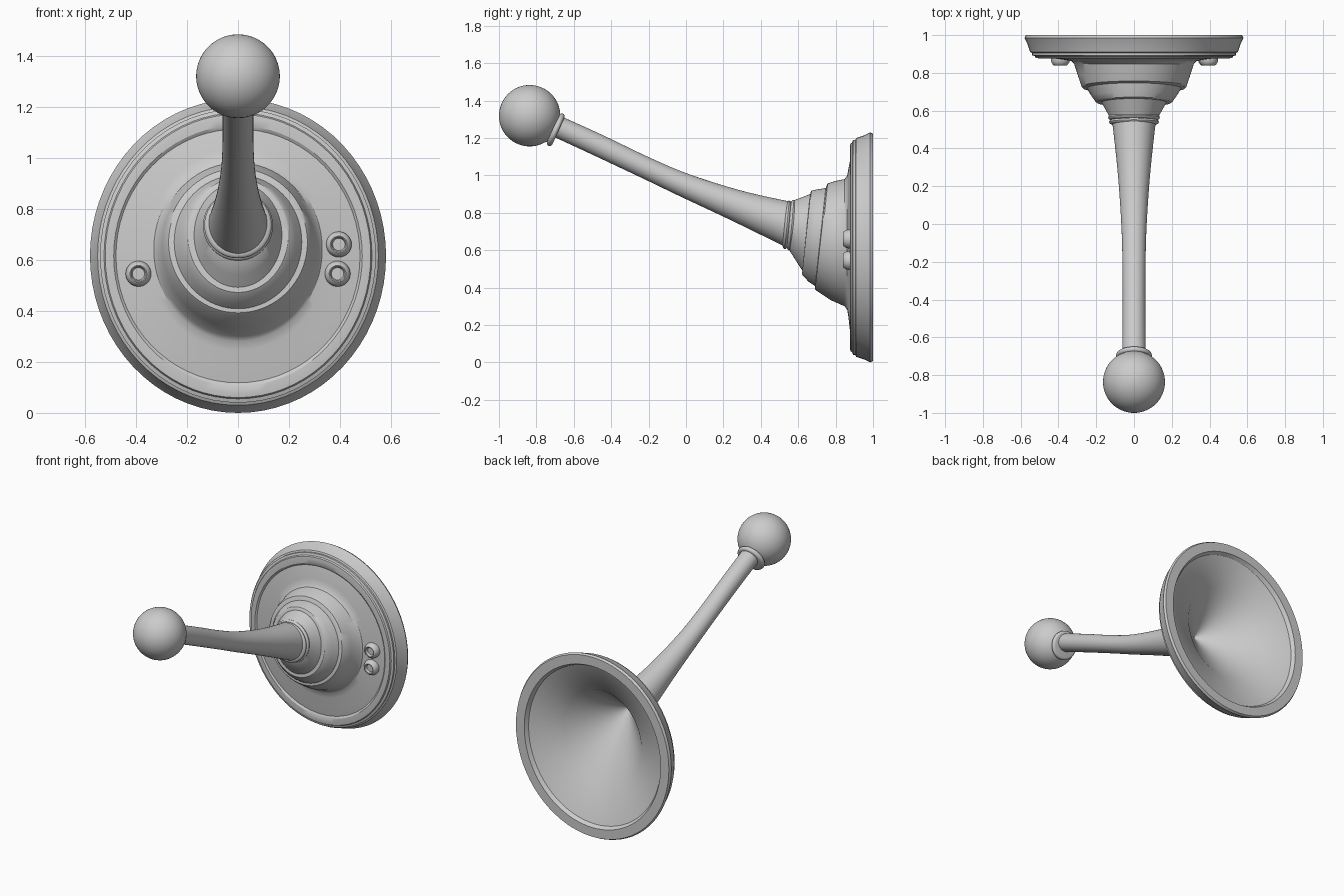
import bpy, bmesh, math
from mathutils import Vector

SEG = 72


def finish(name, bm, angle=32):
    bmesh.ops.recalc_face_normals(bm, faces=bm.faces)
    mesh = bpy.data.meshes.new(name)
    bm.to_mesh(mesh)
    bm.free()
    ob = bpy.data.objects.new(name, mesh)
    bpy.context.collection.objects.link(ob)
    bpy.ops.object.select_all(action='DESELECT')
    ob.select_set(True)
    bpy.context.view_layer.objects.active = ob
    bpy.ops.object.shade_smooth_by_angle(angle=math.radians(angle))
    return ob


def loft(name, rings):
    """Skin ellipses given as (y top, z top, y bottom, z bottom, half width)."""
    bm = bmesh.new()
    loops = []
    for yt, zt, yb, zb, hx in rings:
        c = Vector((0, (yt + yb) / 2, (zt + zb) / 2))
        up = Vector((0, (yt - yb) / 2, (zt - zb) / 2))
        loops.append([bm.verts.new(c + up * math.sin(a) + Vector((hx * math.cos(a), 0, 0)))
                      for a in (2 * math.pi * i / SEG for i in range(SEG))])
    for a, b in zip(loops, loops[1:]):
        for i in range(SEG):
            j = (i + 1) % SEG
            bm.faces.new((a[i], a[j], b[j], b[i]))
    bm.faces.new(loops[0])
    bm.faces.new(loops[-1])
    return finish(name, bm)


def flat(y, hx, hz, cz=0.615):
    return (y, cz + hz, y, cz - hz, hx)


def smooth(rings, steps=5):
    """Catmull-Rom interpolation between rings."""
    out = []
    for k in range(len(rings) - 1):
        p = [rings[min(max(k + o, 0), len(rings) - 1)] for o in (-1, 0, 1, 2)]
        for s in range(steps):
            t = s / steps
            out.append(tuple(0.5 * (2 * b + (c - a) * t + (2 * a - 5 * b + 4 * c - d) * t * t
                                    + (3 * b - a - 3 * c + d) * t ** 3) for a, b, c, d in zip(*p)))
    return out + [rings[-1]]


# wall plate with hollow back, flowing into the stepped cone
loft("wall_plate", [
    flat(0.60, 0.004, 0.004, 0.73),
    flat(0.89, 0.29, 0.32, 0.635),
    flat(0.975, 0.495, 0.53), flat(1.0, 0.51, 0.545), flat(1.0, 0.572, 0.607),
    flat(0.985, 0.58, 0.615), flat(0.95, 0.563, 0.598), flat(0.91, 0.55, 0.585),
    flat(0.905, 0.54, 0.575), flat(0.893, 0.54, 0.575), flat(0.888, 0.525, 0.56),
    flat(0.879, 0.52, 0.555), flat(0.877, 0.505, 0.54), flat(0.877, 0.487, 0.51),
    flat(0.885, 0.478, 0.497), flat(0.876, 0.42, 0.45, 0.625), flat(0.868, 0.36, 0.395, 0.64),
    flat(0.862, 0.33, 0.36, 0.64), flat(0.848, 0.317, 0.34, 0.64),
    # lower step
    (0.80, 0.97, 0.77, 0.335, 0.297), (0.757, 0.957, 0.70, 0.382, 0.278),
    (0.752, 0.945, 0.69, 0.392, 0.272), (0.747, 0.932, 0.69, 0.408, 0.25),
    # middle step
    (0.70, 0.925, 0.655, 0.432, 0.225), (0.672, 0.918, 0.626, 0.463, 0.204),
    (0.667, 0.912, 0.620, 0.472, 0.196), (0.664, 0.90, 0.622, 0.492, 0.172),
    # upper step
    (0.62, 0.883, 0.59, 0.54, 0.15), (0.58, 0.868, 0.555, 0.595, 0.13),
    (0.575, 0.85, 0.55, 0.63, 0.115),
])


# beaded collar: two round beads around a tilted axis
def bead(yt, zt, yb, zb, hx, w):
    d = Vector((zt - zb, yb - yt)).normalized()
    r = []
    for i in range(9):
        a = math.pi * i / 8
        s = 1 - 0.18 * (1 - math.sin(a))
        o = -w * math.cos(a)
        cy, cz, hy, hz = (yt + yb) / 2, (zt + zb) / 2, (yt - yb) / 2, (zt - zb) / 2
        r.append((cy - o * d.x + hy * s, cz - o * d.y + hz * s,
                  cy - o * d.x - hy * s, cz - o * d.y - hz * s, hx * s))
    return r


loft("base_collar_bead_1", bead(0.577, 0.869, 0.553, 0.597, 0.137, 0.016))
loft("base_collar_bead_2", bead(0.552, 0.865, 0.528, 0.606, 0.132, 0.014))
loft("ball_collar_bead_1", bead(-0.658, 1.330, -0.735, 1.158, 0.095, 0.016))
loft("ball_collar_bead_2", bead(-0.69, 1.334, -0.76, 1.178, 0.085, 0.016))

# tapering curved arm
loft("arm", smooth([
    (0.57, 0.860, 0.55, 0.605, 0.122), (0.53, 0.865, 0.51, 0.628, 0.113),
    (0.29, 0.920, 0.23, 0.765, 0.085), (0.02, 1.005, -0.03, 0.887, 0.067),
    (-0.19, 1.093, -0.24, 0.988, 0.061), (-0.46, 1.222, -0.51, 1.115, 0.060),
    (-0.70, 1.330, -0.75, 1.226, 0.062)]))

# ball tip
bm = bmesh.new()
bmesh.ops.create_uvsphere(bm, u_segments=64, v_segments=32, radius=0.164)
bmesh.ops.translate(bm, verts=bm.verts, vec=(0, -0.836, 1.319))
finish("ball_tip", bm)

# domed screws with a socket
for n, (x, z) in enumerate([(-0.39, 0.545), (0.39, 0.545), (0.395, 0.66)]):
    screw = loft(f"screw_{n + 1}", [flat(y, r, r, z) for y, r in [
        (0.885, 0.05), (0.868, 0.05), (0.855, 0.047), (0.844, 0.04), (0.839, 0.033),
        (0.841, 0.029), (0.856, 0.024), (0.856, 0.004)]])
    screw.location.x = x
